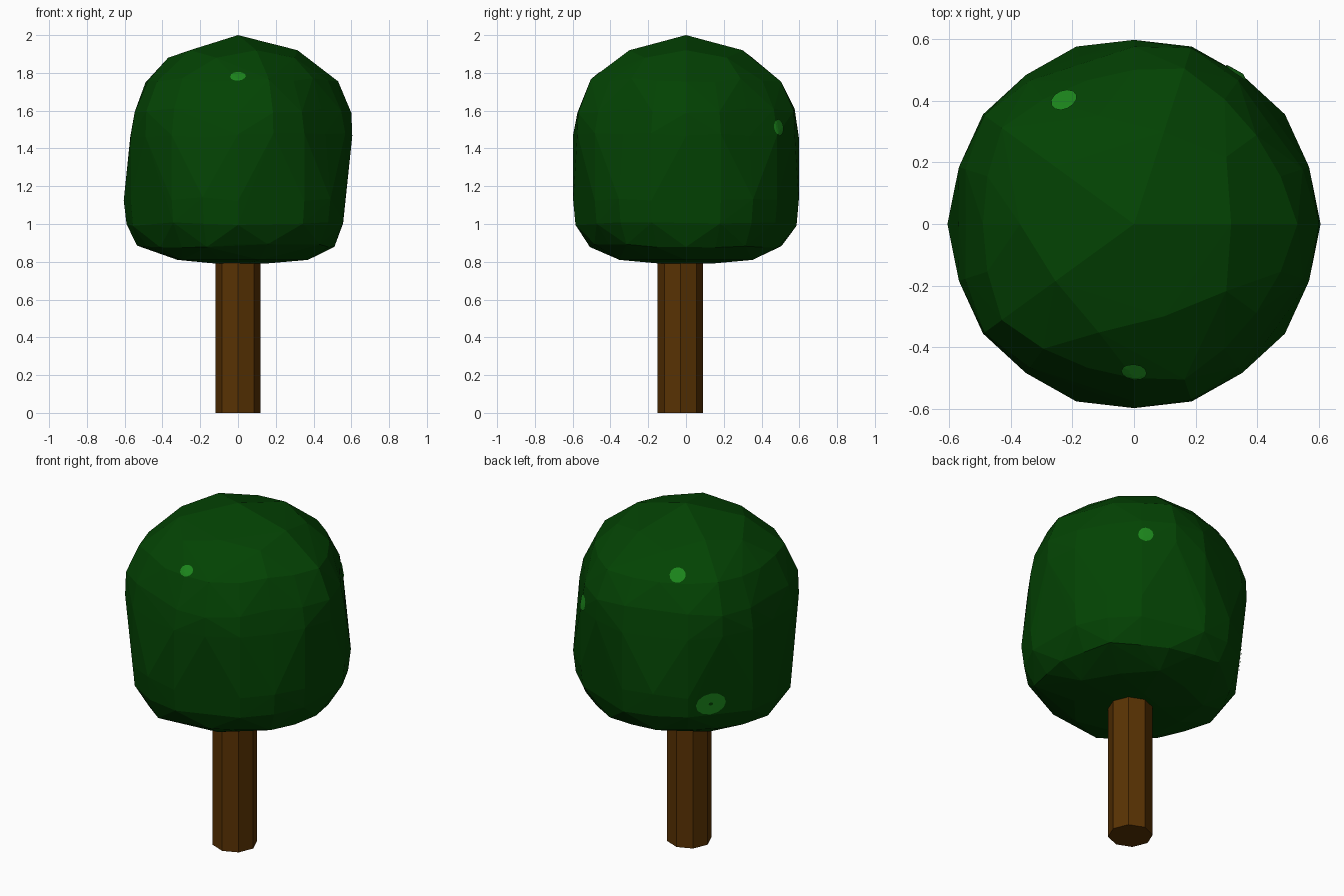
import bpy, bmesh, math, random
from mathutils import Vector
from mathutils.bvhtree import BVHTree

if "Cube" in bpy.data.objects:
    bpy.data.objects.remove(bpy.data.objects["Cube"])

random.seed(4)


def material(name, rgb):
    m = bpy.data.materials.new(name)
    m.diffuse_color = (*rgb, 1)
    m.use_nodes = True
    m.node_tree.nodes["Principled BSDF"].inputs["Base Color"].default_value = m.diffuse_color
    return m


bark = material("bark brown", (0.1, 0.032, 0.001))
leaf = material("leaf dark green", (0.001, 0.056, 0.001))
light = material("leaf light green", (0.011, 0.23, 0.011))


def make(name, bm, mat):
    me = bpy.data.meshes.new(name)
    bm.to_mesh(me)
    me.materials.append(mat)
    ob = bpy.data.objects.new(name, me)
    bpy.context.collection.objects.link(ob)
    return ob


# octagonal trunk, reaching into the crown
bm = bmesh.new()
bmesh.ops.create_cone(bm, cap_ends=True, segments=8, radius1=0.12, radius2=0.12, depth=0.9)
bmesh.ops.translate(bm, vec=(0, -0.03, 0.45), verts=bm.verts)
make("trunk", bm, bark)
bm.free()

# faceted crown: hull around rings with a five-fold bulge
# (height, radius on bulge, radius opposite, radius between, points, turn)
rings = [(0.79, 0.14, 0.10, 0.12, 5, 0), (0.81, 0.37, 0.32, 0.34, 10, 0),
         (0.885, 0.51, 0.535, 0.505, 20, 0), (1.0, 0.55, 0.59, 0.585, 20, 0),
         (1.13, 0.565, 0.605, 0.597, 20, 0), (1.47, 0.605, 0.57, 0.597, 20, 0),
         (1.60, 0.60, 0.545, 0.575, 20, 0), (1.76, 0.53, 0.49, 0.50, 20, 0),
         (1.88, 0.37, 0.37, 0.37, 5, 0.5), (1.92, 0.315, 0.315, 0.315, 5, 0)]
bm = bmesh.new()
bm.verts.new((0, 0, 2))
for z, r_on, r_off, r_mid, n, turn in rings:
    for k in range(n):
        a = 2 * math.pi * (k + turn) / n
        c = math.cos(5 * a)
        r = r_mid + (r_on - r_off) / 2 * c + ((r_on + r_off) / 2 - r_mid) * c * c
        j = random.uniform(-0.012, 0.012) if n == 20 else 0
        bm.verts.new((r * math.cos(a), r * math.sin(a), z + j))
bmesh.ops.convex_hull(bm, input=bm.verts)
loose = [v for v in bm.verts if not v.link_faces]
bmesh.ops.delete(bm, geom=loose, context='VERTS')
bmesh.ops.recalc_face_normals(bm, faces=bm.faces)
make("crown", bm, leaf)
tree = BVHTree.FromBMesh(bm)
bm.free()

# small light leaf patches draped on the crown
# (position, half width, half height, inner hole as a fraction)
patches = [((0, -0.475, 1.775), 0.042, 0.035, 0), ((0.33, 0.49, 1.51), 0.042, 0.045, 0),
           ((-0.22, 0.385, 1.77), 0.044, 0.044, 0), ((-0.43, 0.38, 1.07), 0.085, 0.065, 0.15)]
for i, (p, w, h, hole) in enumerate(patches):
    loc, normal, _, _ = tree.find_nearest(Vector(p))
    side = Vector((0, 0, 1)).cross(normal).normalized()
    up = normal.cross(side)
    bm = bmesh.new()
    loops = []
    for f in (max(hole, 0.01), 0.35, 0.7, 1.0):
        loop = []
        for k in range(12):
            a = math.tau * k / 12
            q = loc + side * (w * f * math.cos(a)) + up * (h * f * math.sin(a))
            s, sn, _, _ = tree.find_nearest(q)
            loop.append(bm.verts.new(s + normal * 0.005))
        loops.append(loop)
    for la, lb in zip(loops, loops[1:]):
        for k in range(12):
            m = (k + 1) % 12
            bm.faces.new((la[k], lb[k], lb[m], la[m]))
    if not hole:
        bm.faces.new(loops[0])
    make(f"leaf_patch_{i + 1}", bm, light)
    bm.free()
